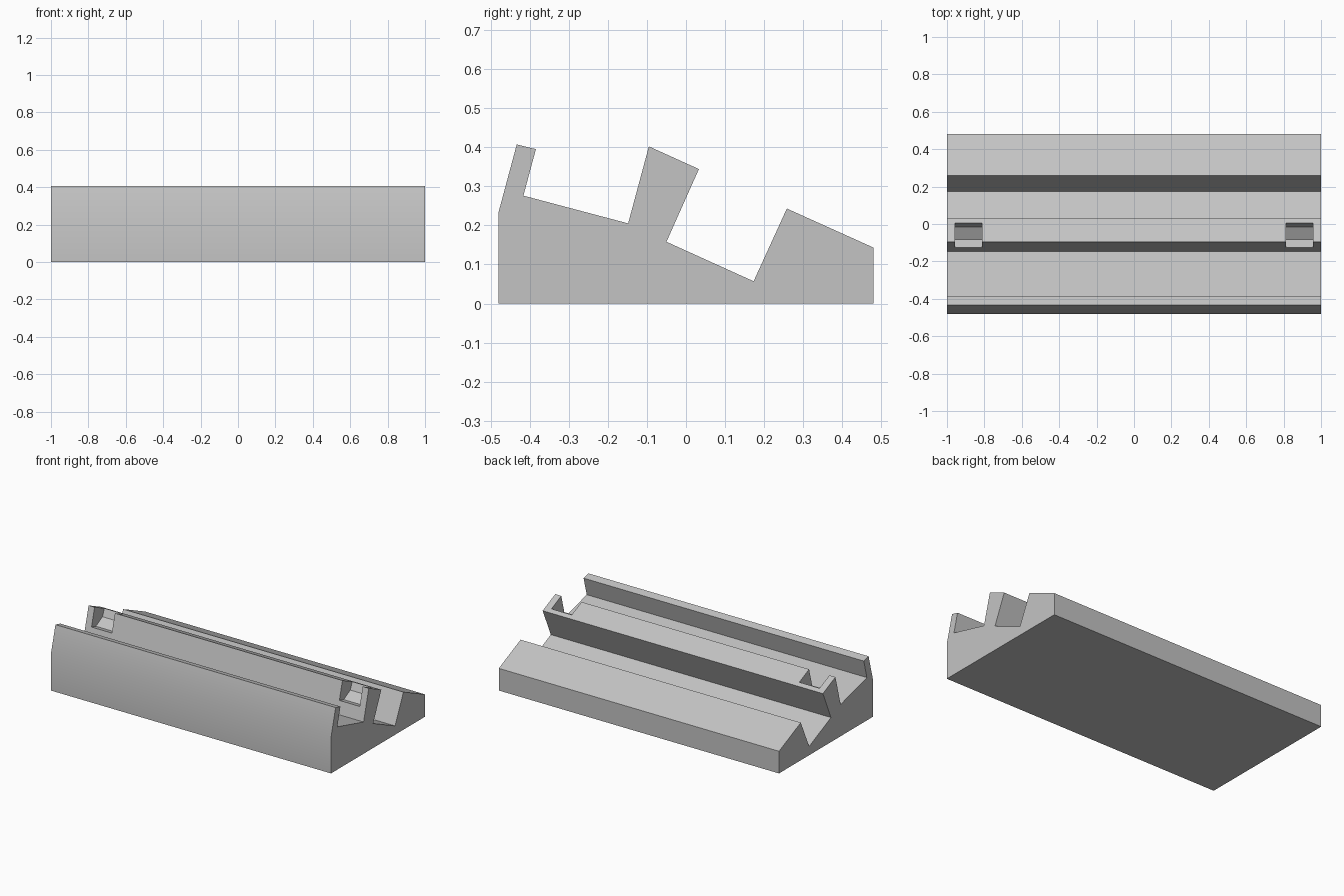
import bpy
import bmesh

cube = bpy.data.objects.get("Cube")
if cube:
    bpy.data.objects.remove(cube, do_unlink=True)

grey = bpy.data.materials.new("plain_grey")
grey.use_nodes = True
colour = (0.55, 0.55, 0.55, 1)
grey.diffuse_color = colour
grey.node_tree.nodes["Principled BSDF"].inputs["Base Color"].default_value = colour


def extrude_profile(name, points, x_start, x_end):
    """Extrude a (y, z) outline along x into a solid."""
    bm = bmesh.new()
    face = bm.faces.new([bm.verts.new((x_start, y, z)) for y, z in points])
    result = bmesh.ops.extrude_face_region(bm, geom=[face])
    moved = [v for v in result["geom"] if isinstance(v, bmesh.types.BMVert)]
    bmesh.ops.translate(bm, verts=moved, vec=(x_end - x_start, 0, 0))
    bmesh.ops.recalc_face_normals(bm, faces=bm.faces)
    mesh = bpy.data.meshes.new(name)
    bm.to_mesh(mesh)
    bm.free()
    mesh.materials.append(grey)
    obj = bpy.data.objects.new(name, mesh)
    bpy.context.collection.objects.link(obj)
    return obj


# Stand body: front lip, front slot, middle ridge, rear slot, back slope
body_outline = [
    (-0.48, 0), (0.48, 0), (0.48, 0.143), (0.258, 0.243),
    (0.173, 0.057), (-0.05, 0.158), (0.033, 0.344), (-0.095, 0.402),
    (-0.148, 0.205), (-0.416, 0.276), (-0.384, 0.395), (-0.433, 0.407),
    (-0.48, 0.232),
]
body = extrude_profile("stand_body", body_outline, -1, 1)

# Ramped notches near both ends of the middle ridge
notch_outline = [
    (-0.2, 0.305), (-0.082, 0.274), (-0.015, 0.31),
    (0.005, 0.357), (0.02, 0.393), (-0.2, 0.5),
]
for side, name in ((-1, "right_notch_cutter"), (1, "left_notch_cutter")):
    cutter = extrude_profile(name, notch_outline, side * 0.812, side * 0.957)
    cutter.hide_render = True
    cutter.hide_viewport = True
    cutter.display_type = 'WIRE'
    cut = body.modifiers.new(name, 'BOOLEAN')
    cut.operation = 'DIFFERENCE'
    cut.solver = 'EXACT'
    cut.object = cutter

# Apply the cuts, then smooth only the shallow bend on the front
bpy.ops.object.select_all(action='DESELECT')
body.select_set(True)
bpy.context.view_layer.objects.active = body
for modifier in list(body.modifiers):
    bpy.ops.object.modifier_apply(modifier=modifier.name)
bpy.ops.object.shade_smooth_by_angle()
